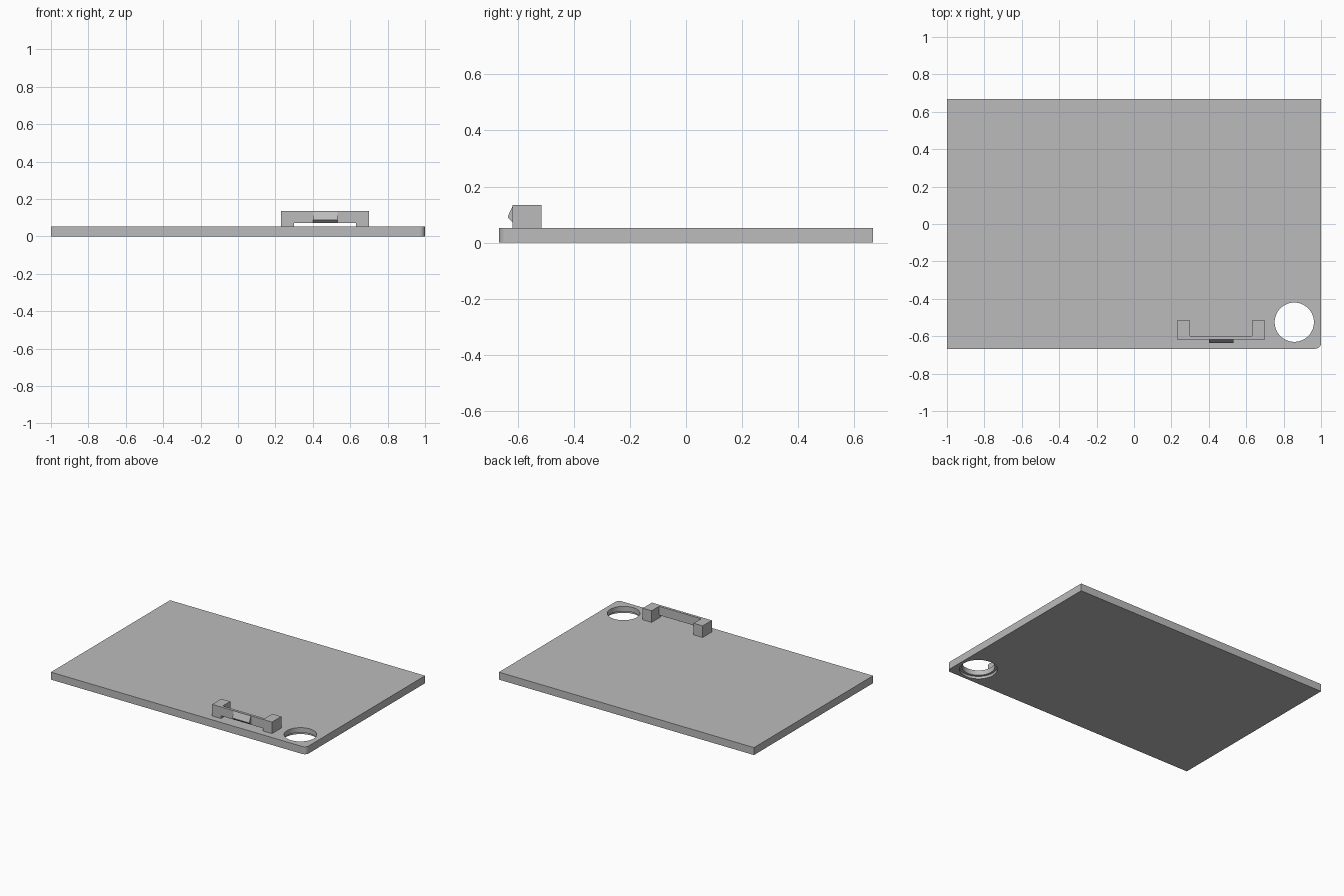
import bpy, bmesh, math
from mathutils import Vector

if "Cube" in bpy.data.objects:
    bpy.data.objects.remove(bpy.data.objects["Cube"])

gray = bpy.data.materials.new("plain_gray")
gray.diffuse_color = (0.5, 0.5, 0.5, 1)
gray.use_nodes = True
gray.node_tree.nodes["Principled BSDF"].inputs["Base Color"].default_value = gray.diffuse_color


def extrude(name, points, direction):
    """Solid made by extruding a closed planar outline along a vector."""
    bm = bmesh.new()
    face = bm.faces.new([bm.verts.new(p) for p in points])
    moved = bmesh.ops.extrude_face_region(bm, geom=[face])["geom"]
    bmesh.ops.translate(bm, vec=Vector(direction),
                        verts=[g for g in moved if isinstance(g, bmesh.types.BMVert)])
    bmesh.ops.recalc_face_normals(bm, faces=bm.faces)
    mesh = bpy.data.meshes.new(name)
    bm.to_mesh(mesh)
    bm.free()
    mesh.materials.append(gray)
    obj = bpy.data.objects.new(name, mesh)
    bpy.context.collection.objects.link(obj)
    return obj


def arc(cx, cy, r, z, start, end, n):
    return [(cx + r * math.cos(a), cy + r * math.sin(a), z)
            for a in (start + (end - start) * i / n for i in range(n + 1))]


W, D, H = 1.0, 0.667, 0.053

# Plate with one rounded corner
R = 0.03
outline = [(W, D, 0), (-W, D, 0), (-W, -D, 0)]
outline += arc(W - R, -D + R, R, 0, -math.pi / 2, 0, 8)
plate = extrude("plate", outline, (0, 0, H))

# Round hole, wider at the underside
for name, r, z0, z1 in (("hole_cutter", 0.105, -0.1, 0.2),
                        ("counterbore_cutter", 0.121, -0.05, 0.018)):
    ring = arc(0.857, -0.525, r, z0, 0, 2 * math.pi, 64)[:-1]
    cutter = extrude(name, ring, (0, 0, z1 - z0))
    cutter.hide_render = True
    cutter.hide_set(True)
    mod = plate.modifiers.new(name, "BOOLEAN")
    mod.object = cutter
    mod.operation = "DIFFERENCE"
    mod.solver = "EXACT"

bpy.context.view_layer.objects.active = plate
plate.select_set(True)
for mod in list(plate.modifiers):
    bpy.ops.object.modifier_apply(modifier=mod.name)
bpy.ops.object.shade_smooth_by_angle(angle=math.radians(30))
for name in ("hole_cutter", "counterbore_cutter"):
    bpy.data.objects.remove(bpy.data.objects[name])

# Latch bracket: two legs joined by a thin raised beam
TOP, FRONT, BACK = 0.135, -0.618, -0.515
for side, x in (("left", 0.23), ("right", 0.63)):
    extrude(side + "_leg", [(x, FRONT, H), (x + 0.07, FRONT, H),
                            (x + 0.07, BACK, H), (x, BACK, H)], (0, 0, TOP - H))
extrude("beam", [(0.30, FRONT, 0.072), (0.63, FRONT, 0.072),
                 (0.63, -0.599, 0.072), (0.30, -0.599, 0.072)], (0, 0, TOP - 0.072))

# Wedge-shaped catch on the beam front
extrude("catch", [(0.40, FRONT, 0.13), (0.40, -0.635, 0.094),
                  (0.40, -0.635, 0.089), (0.40, FRONT, 0.073)], (0.133, 0, 0))
